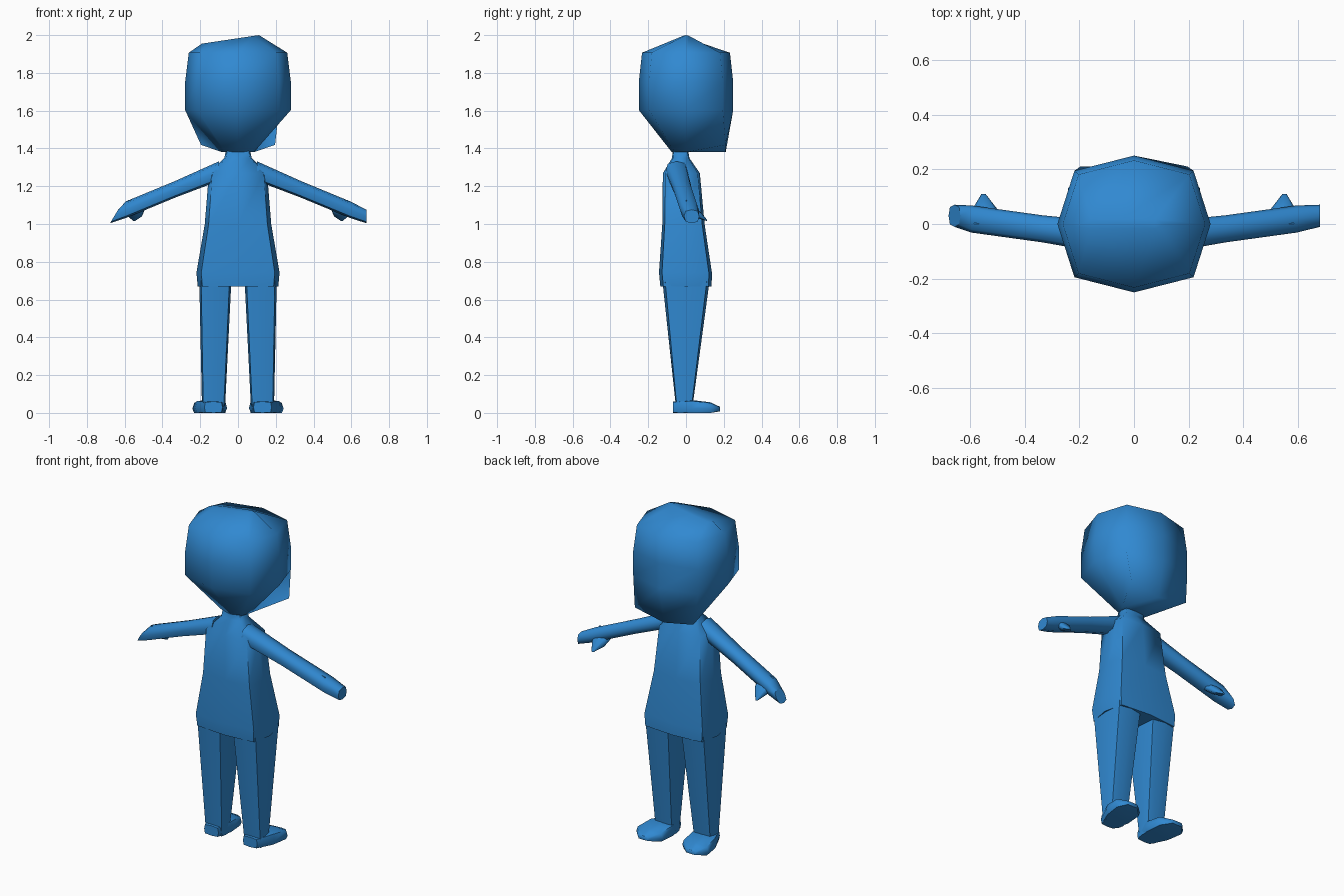
import bpy, bmesh, math
from mathutils import Vector

cube = bpy.data.objects.get("Cube")
if cube:
    bpy.data.objects.remove(cube, do_unlink=True)

# Single body colour
BLUE = (0.03, 0.25, 0.64, 1)
blue = bpy.data.materials.new("body_blue")
blue.use_nodes = True
blue.diffuse_color = BLUE
blue.node_tree.nodes["Principled BSDF"].inputs["Base Color"].default_value = BLUE

SIDES = 8
ROUND, BOXY = 1.1, 1.25


def ring_verts(bm, centre, size, axis, bulge):
    """One octagon across the given axis, corners pushed out, kept above the floor."""
    across, along = [i for i in range(3) if i != axis]
    verts = []
    for i in range(SIDES):
        angle = math.tau * i / SIDES
        reach = bulge if i % 2 else 1
        point = centre.copy()
        point[across] += reach * size.x * math.cos(angle)
        point[along] += reach * size.y * math.sin(angle)
        point.z = max(point.z, 0)
        verts.append(bm.verts.new(point))
    return verts


def loft(name, start, end, axis, bulge, size, profile, end_size=None):
    """Skin octagons from start to end; profile maps fraction of length to scale."""
    start, end, size = Vector(start), Vector(end), Vector(size)
    end_size = Vector(end_size) if end_size else size
    bm = bmesh.new()
    rings = [
        ring_verts(bm, start.lerp(end, t), size.lerp(end_size, t) * scale, axis, bulge)
        for t, scale in profile.items()
    ]
    for lower, upper in zip(rings, rings[1:]):
        for i in range(SIDES):
            bm.faces.new((lower[i - 1], lower[i], upper[i], upper[i - 1]))
    bm.faces.new(rings[0])
    bm.faces.new(rings[-1])
    bmesh.ops.recalc_face_normals(bm, faces=bm.faces[:])

    mesh = bpy.data.meshes.new(name)
    bm.to_mesh(mesh)
    bm.free()
    mesh.materials.append(blue)
    obj = bpy.data.objects.new(name, mesh)
    bpy.context.collection.objects.link(obj)
    bpy.ops.object.select_all(action="DESELECT")
    obj.select_set(True)
    bpy.context.view_layer.objects.active = obj
    bpy.ops.object.shade_smooth_by_angle(angle=math.radians(60))
    return obj


# Head: wide jaw at +y, tapering to the neck at -y, with a tilted ridge on top
head = loft("head", (0, 0, 1.38), (0, 0, 2), 2, ROUND, (0.28, 0.25),
            {0: 0.3, 0.36: 1, 0.6: 1, 0.85: 0.93, 1: 0.3})
for vert in head.data.vertices:
    co = vert.co
    if co.z < 1.5 and co.y > 0.01:
        co.x *= 3
        co.y = 0.21
        co.z += 0.2 * abs(co.x)
    elif co.z > 1.95:
        co.x = 1.8 * co.x - 0.04
        co.y *= 0.3
        co.z -= 0.15 * abs(co.x - 0.11)

# Torso, from flat hips up to the neck
loft("torso", (0, 0, 0.67), (0, -0.03, 1.4), 2, BOXY, (0.22, 0.14),
     {0: 0.97, 0.1: 1, 0.45: 0.8, 0.82: 0.7, 0.93: 0.33, 1: 0.28})

# Limbs, mirrored left and right
for label, side in (("left", 1), ("right", -1)):
    def limb(part, start, end, *shape):
        mirror = Vector((side, 1, 1))
        return loft(f"{label}_{part}", mirror * Vector(start), mirror * Vector(end), *shape)

    limb("leg", (0.12, 0, 0.7), (0.13, -0.01, 0), 2, BOXY,
         (0.085, 0.125), {0: 1, 1: 1}, (0.06, 0.04))
    limb("foot", (0.13, -0.07, 0.03), (0.16, 0.18, 0.02), 1, BOXY,
         (0.08, 0.05), {0: 0.6, 0.4: 1, 0.8: 1, 1: 0.4}, (0.09, 0.03))
    arm = limb("arm", (0.1, -0.05, 1.28), (0.68, 0.03, 1.04), 0, ROUND,
               (0.045, 0.04), {0: 1.3, 0.4: 1.1, 0.85: 1.1, 1: 0.9})
    limb("thumb", (0.54, 0, 1.1), (0.55, 0.11, 1.02), 1, ROUND,
         (0.05, 0.03), {0: 1.1, 0.5: 0.9, 1: 0.15})

# Right fingertips slope back at the top
for vert in arm.data.vertices:
    if vert.co.x < -0.65:
        vert.co.x += 0.6 * (vert.co.z - 1)
